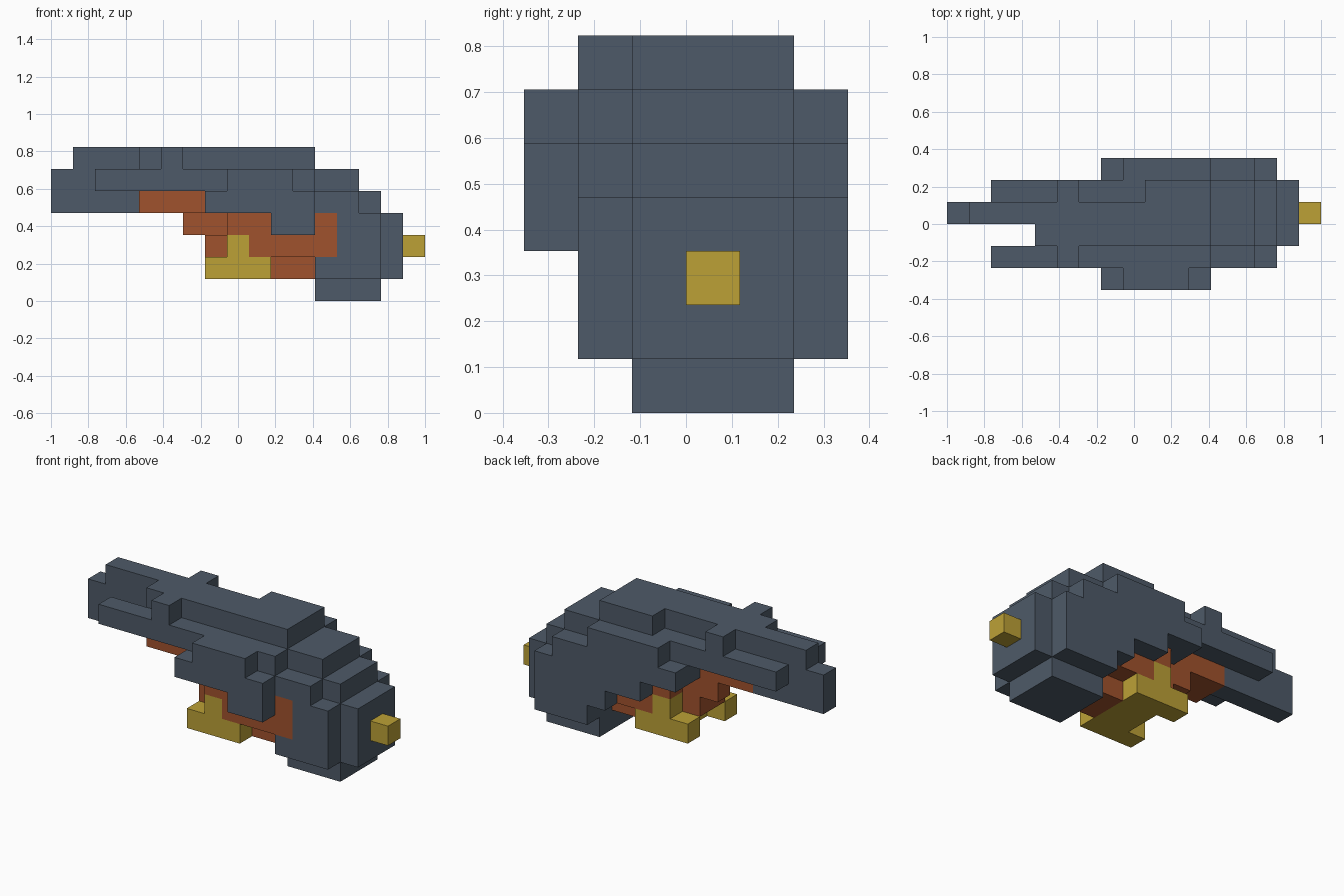
import bpy, bmesh, math
from mathutils import Vector

if "Cube" in bpy.data.objects:
    bpy.data.objects.remove(bpy.data.objects["Cube"], do_unlink=True)

UNIT = 2 / 17                      # edge of one block
ORIGIN = Vector((-8.5, -3, 0))     # grid corner, in blocks
owner = {}                         # block -> part name
colours = {}                       # part name -> material


def material(name, rgb):
    m = bpy.data.materials.new(name)
    m.use_nodes = True
    m.diffuse_color = (*rgb, 1)
    m.node_tree.nodes["Principled BSDF"].inputs["Base Color"].default_value = (*rgb, 1)
    return m


def stack(name, mat, rows, top, *spans, mirror=False):
    """Stack layers of blocks downward from level top, one x span per layer.
    Blocks already claimed by an earlier part are kept by it."""
    colours[name] = mat
    for level, span in enumerate(spans):
        for x in range(*span):
            for y in range(*rows):
                owner.setdefault((x, y, top - level), name)
                if mirror:
                    owner.setdefault((x, 5 - y, top - level), name)


def build(name, mat):
    """Make the exposed skin of one part and merge its flat areas."""
    bm = bmesh.new()
    for cell in (c for c, part in owner.items() if part == name):
        for axis in range(3):
            u, v = (axis + 1) % 3, (axis + 2) % 3
            for side in (0, 1):
                near = list(cell)
                near[axis] += 2 * side - 1
                if tuple(near) in owner:
                    continue
                corners = []
                for du, dv in ((0, 0), (1, 0), (1, 1), (0, 1)):
                    p = Vector(cell)
                    p[axis] += side
                    p[u] += du
                    p[v] += dv
                    corners.append(bm.verts.new((p + ORIGIN) * UNIT))
                bm.faces.new(corners if side else corners[::-1])
    bmesh.ops.remove_doubles(bm, verts=bm.verts, dist=1e-4)
    bmesh.ops.dissolve_limit(bm, angle_limit=math.radians(1),
                             verts=bm.verts, edges=bm.edges)
    mesh = bpy.data.meshes.new(name)
    bm.to_mesh(mesh)
    bm.free()
    mesh.materials.append(mat)
    bpy.context.collection.objects.link(bpy.data.objects.new(name, mesh))


slate = material("slate", (0.076, 0.102, 0.138))
rust = material("rust", (0.352, 0.084, 0.026))
gold = material("gold", (0.503, 0.356, 0.037))

# Knob at the tail
stack("tail_knob", gold, (3, 4), 2, (16, 17))

# Forked grip: an upright on each prong, and a plate joining them
stack("lower_grip", gold, (1, 2), 2, (8, 9), (7, 10), mirror=True)
stack("lower_grip", gold, (2, 4), 1, (8, 10))

# Rust underside stepping down from the barrel to the grip
stack("underside", rust, (2, 4), 4, (4, 7))
stack("underside", rust, (3, 4), 3, (6, 8))
stack("underside", rust, (2, 4), 2, (7, 8), (10, 12))
stack("underside", rust, (1, 5), 3, (8, 12), (8, 12))
stack("cheek_patch", rust, (1, 2), 3, (12, 13), (12, 13))

# Barrel with a bar on each side
stack("barrel", slate, (3, 4), 5, (0, 8), (0, 4))
stack("barrel", slate, (2, 3), 5, (4, 8))
stack("side_bars", slate, (1, 2), 5, (2, 8), mirror=True)

# Top ridge with a bump on each side
stack("top_ridge", slate, (3, 4), 6, (1, 12))
stack("top_ridge", slate, (2, 3), 6, (4, 12))
stack("top_ridge", slate, (4, 5), 6, (9, 12))
stack("ridge_bumps", slate, (1, 2), 6, (5, 6), mirror=True)

# Main body, stepped down towards the tail
stack("body", slate, (2, 5), 5, (8, 14), (7, 15), *[(12, 16)] * 3, (12, 15))
stack("body", slate, (1, 2), 5, (8, 12), (7, 14), *[(12, 15)] * 3)

# Stepped plates on the two flanks
stack("front_plate", slate, (0, 1), 5, (8, 11), (7, 12), (10, 12))
stack("back_plate", slate, (5, 6), 5, (8, 12), (7, 14), (9, 15), (11, 15), (12, 15))

for part, mat in colours.items():
    build(part, mat)
